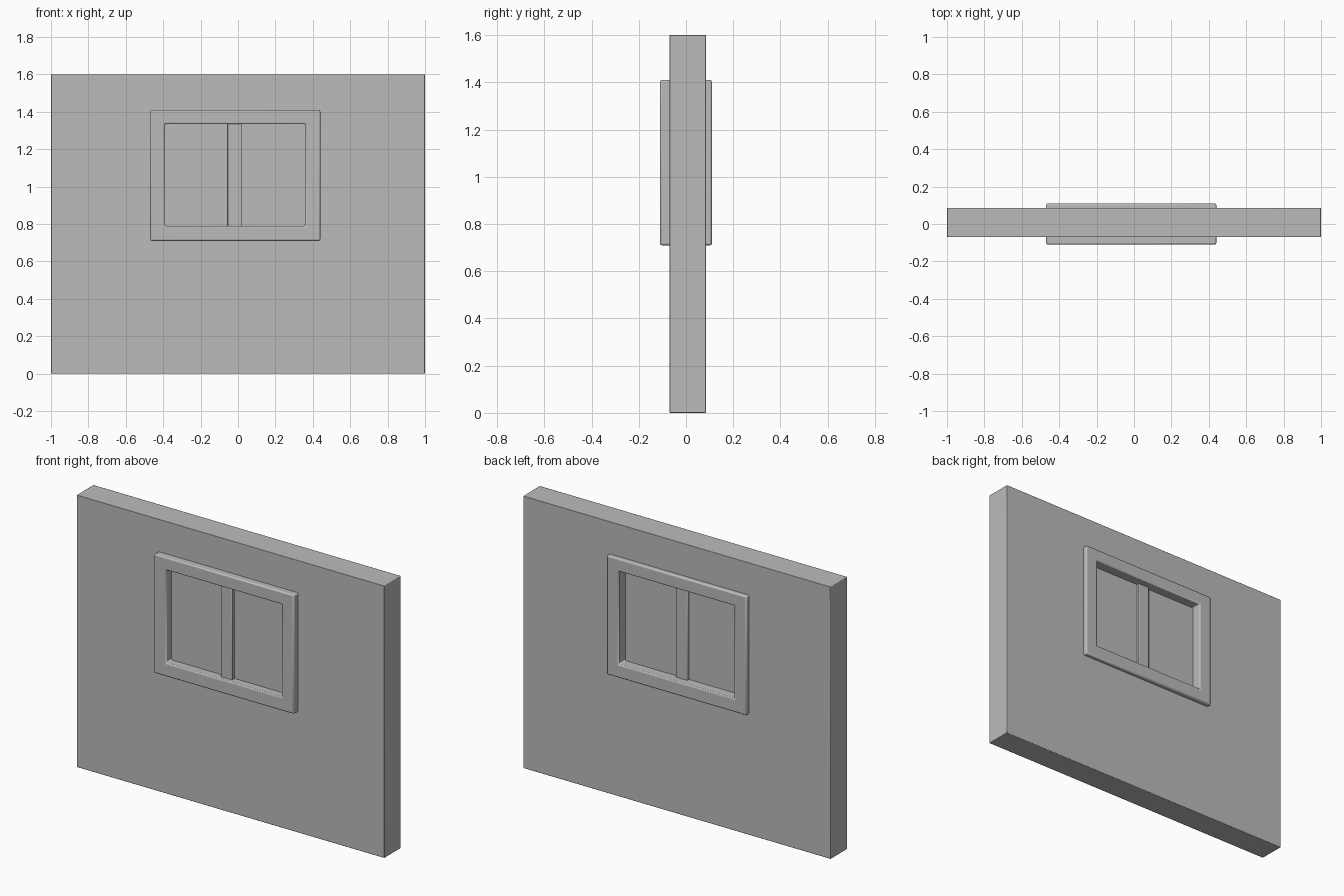
import bpy, bmesh, math

cube = bpy.data.objects.get("Cube")
if cube:
    bpy.data.objects.remove(cube, do_unlink=True)

# Single plaster grey
grey = bpy.data.materials.new("plaster_grey")
grey.use_nodes = True
colour = (0.5, 0.5, 0.5, 1)
grey.diffuse_color = colour
grey.node_tree.nodes["Principled BSDF"].inputs["Base Color"].default_value = colour

# Rectangles in the wall plane: left, right, bottom, top
WALL = (-1, 1, 0, 1.6)
TRIM = (-0.47, 0.44, 0.71, 1.41)
OPENING = (-0.39, 0.36, 0.79, 1.335)


def finish(name, bm, bevel):
    bmesh.ops.recalc_face_normals(bm, faces=bm.faces)
    mesh = bpy.data.meshes.new(name)
    bm.to_mesh(mesh)
    bm.free()
    mesh.materials.append(grey)
    obj = bpy.data.objects.new(name, mesh)
    bpy.context.collection.objects.link(obj)
    if bevel:
        mod = obj.modifiers.new("soft_edges", "BEVEL")
        mod.width = bevel
        mod.segments = 2
    bpy.ops.object.select_all(action="DESELECT")
    obj.select_set(True)
    bpy.context.view_layer.objects.active = obj
    bpy.ops.object.shade_smooth_by_angle(angle=math.radians(30))
    return obj


def loop(bm, rect, y):
    l, r, b, t = rect
    return [bm.verts.new((x, y, z)) for x, z in ((l, b), (r, b), (r, t), (l, t))]


def ring(name, outer, inner, front, back, bevel):
    """Rectangular slab with a rectangular hole through it."""
    bm = bmesh.new()
    loops = [loop(bm, outer, front), loop(bm, outer, back),
             loop(bm, inner, back), loop(bm, inner, front)]
    for k in range(4):
        a, b = loops[k], loops[(k + 1) % 4]
        for i in range(4):
            j = (i + 1) % 4
            bm.faces.new((a[i], a[j], b[j], b[i]))
    return finish(name, bm, bevel)


def slab(name, rect, front, back, bevel=0):
    bm = bmesh.new()
    a, b = loop(bm, rect, front), loop(bm, rect, back)
    bm.faces.new(a)
    bm.faces.new(b)
    for i in range(4):
        j = (i + 1) % 4
        bm.faces.new((a[i], a[j], b[j], b[i]))
    return finish(name, bm, bevel)


# Wall with its window opening
ring("wall", WALL, OPENING, -0.07, 0.085, 0.003)
# Trim standing proud on both sides
ring("window_frame", TRIM, OPENING, -0.11, 0.11, 0.008)
# Pane and central upright
slab("window_pane", OPENING, -0.06, 0.05)
slab("window_mullion", (-0.055, 0.02, 0.785, 1.34), -0.082, 0.066, 0.004)
